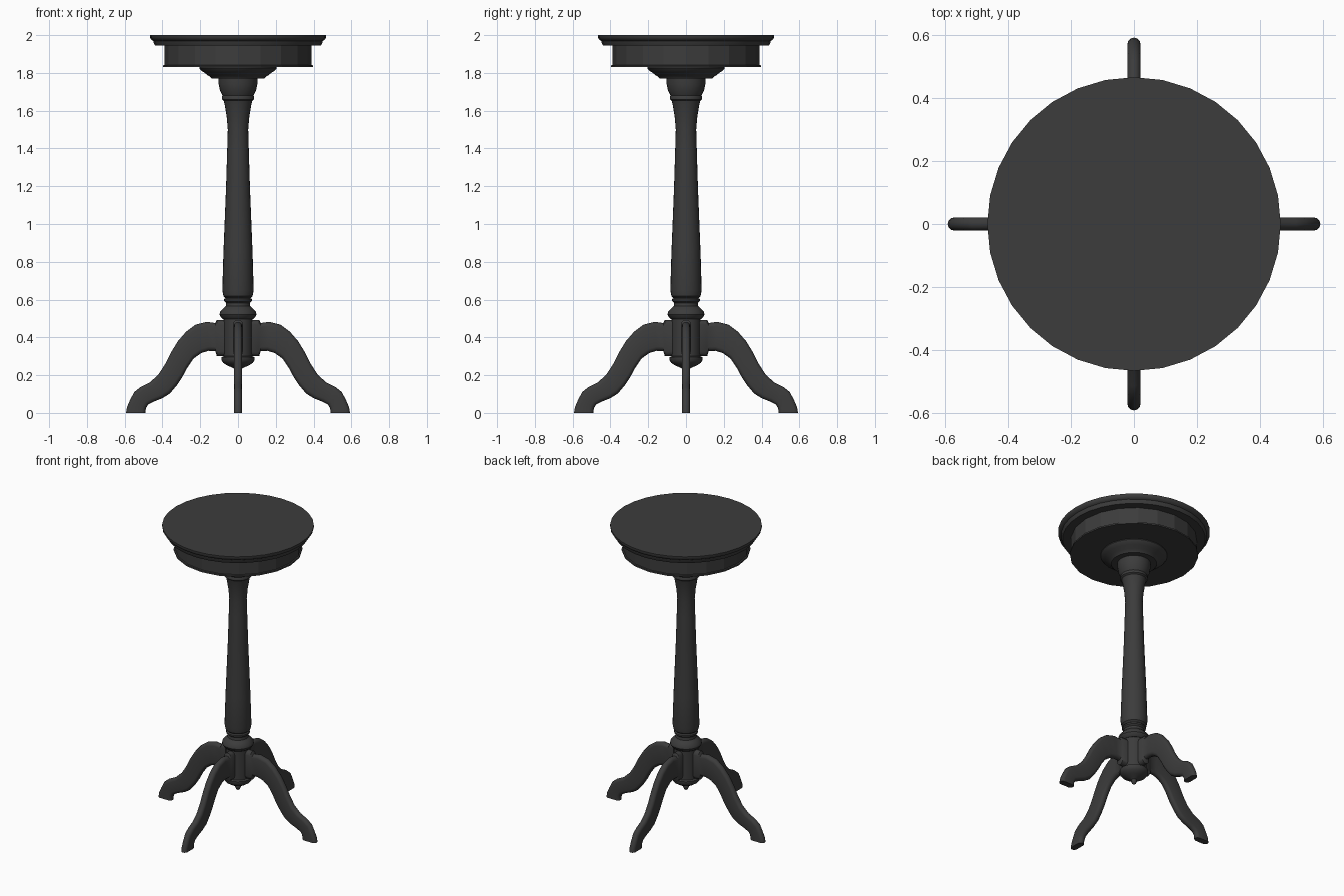
import bpy, bmesh, math

if "Cube" in bpy.data.objects:
    bpy.data.objects.remove(bpy.data.objects["Cube"])

dark = bpy.data.materials.new("dark_wood")
dark.diffuse_color = (0.045, 0.045, 0.045, 1)
dark.use_nodes = True
dark.node_tree.nodes["Principled BSDF"].inputs["Base Color"].default_value = dark.diffuse_color


def finish(bm, name, angle=35):
    bmesh.ops.remove_doubles(bm, verts=bm.verts, dist=1e-5)
    bmesh.ops.recalc_face_normals(bm, faces=bm.faces)
    me = bpy.data.meshes.new(name)
    bm.to_mesh(me)
    bm.free()
    me.materials.append(dark)
    ob = bpy.data.objects.new(name, me)
    bpy.context.collection.objects.link(ob)
    bpy.ops.object.select_all(action='DESELECT')
    ob.select_set(True)
    bpy.context.view_layer.objects.active = ob
    bpy.ops.object.shade_smooth_by_angle(angle=math.radians(angle))
    return ob


def loft(name, rings, angle=35):
    """Skin a list of closed rings and cap both ends."""
    bm = bmesh.new()
    rs = [[bm.verts.new(p) for p in ring] for ring in rings]
    n = len(rs[0])
    for a, b in zip(rs, rs[1:]):
        for i in range(n):
            bm.faces.new((a[i], a[(i + 1) % n], b[(i + 1) % n], b[i]))
    bm.faces.new(rs[0])
    bm.faces.new(rs[-1])
    return finish(bm, name, angle)


def turned(name, profile, sides=32, angle=35):
    """Lathe (radius, height) points around z."""
    steps = [2 * math.pi * i / sides for i in range(sides)]
    return loft(name, [[(r * math.cos(t), r * math.sin(t), z) for t in steps]
                       for r, z in profile], angle)


# Round top with moulded edge
turned("table_top", [(.467, 2), (.467, 1.988), (.46, 1.976), (.449, 1.97),
                     (.446, 1.958), (.44, 1.945), (.38, 1.945)])

# Apron drum with a thin bead at its foot
turned("apron", [(.388, 1.95), (.388, 1.842), (.396, 1.84), (.396, 1.83)], 20, 15)

# Stepped disc under the apron
turned("support_disc", [(.205, 1.835), (.205, 1.825), (.195, 1.812), (.18, 1.803),
                        (.16, 1.787), (.145, 1.778), (.14, 1.77)])

# Turned column
turned("column", [(.103, 1.775), (.102, 1.74), (.095, 1.705), (.082, 1.68),
                  (.086, 1.672), (.086, 1.66), (.076, 1.653), (.07, 1.63),
                  (.06, 1.57), (.054, 1.5), (.057, 1.4), (.063, 1.2),
                  (.071, 1.0), (.077, .85), (.083, .65), (.077, .618),
                  (.066, .608), (.073, .602), (.073, .592), (.063, .583),
                  (.065, .565), (.08, .552), (.095, .535), (.098, .52),
                  (.09, .505), (.078, .496)], 24)

# Hub with drop finial
turned("hub", [(.076, .5), (.076, .3), (.088, .295), (.088, .28), (.078, .265),
               (.055, .25), (.03, .24), (.016, .232), (.018, .222),
               (.012, .208), (.003, .2)], 24)

# Leg stations: upper edge (r, z), lower edge (r, z), half width
STATIONS = [
    ((.04, .493), (.04, .30), .026), ((.112, .493), (.112, .30), .026),
    ((.12, .476), (.12, .328), .022), ((.165, .482), (.155, .329), .022),
    ((.225, .467), (.195, .317), .022), ((.275, .43), (.235, .288), .022),
    ((.318, .38), (.268, .24), .022), ((.352, .325), (.295, .19), .022),
    ((.385, .26), (.325, .145), .022), ((.42, .205), (.36, .103), .022),
    ((.465, .163), (.40, .078), .021), ((.515, .138), (.445, .06), .021),
    ((.55, .11), (.475, .045), .021), ((.573, .065), (.486, .028), .021),
    ((.588, .03), (.489, .014), .021), ((.593, 0), (.49, 0), .021)]


def leg_ring(top, bottom, w, turn):
    """Long section with half-round ends."""
    cx, cz = (top[0] + bottom[0]) / 2, (top[1] + bottom[1]) / 2
    dx, dz = top[0] - cx, top[1] - cz
    h = math.hypot(dx, dz)
    ring = []
    for i in range(14):
        half, k = divmod(i, 7)
        t = math.pi * k / 6 + half * math.pi
        u = (math.sin(t) * w + (h - w) * (1 - 2 * half)) / h
        r, y, z = cx + dx * u, math.cos(t) * w, cz + dz * u
        c, s = math.cos(turn), math.sin(turn)
        ring.append((r * c - y * s, r * s + y * c, z))
    return ring


# Four scrolled legs
for i, side in enumerate(("right", "back", "left", "front")):
    loft(side + "_leg", [leg_ring(a, b, w, i * math.pi / 2) for a, b, w in STATIONS], 40)
